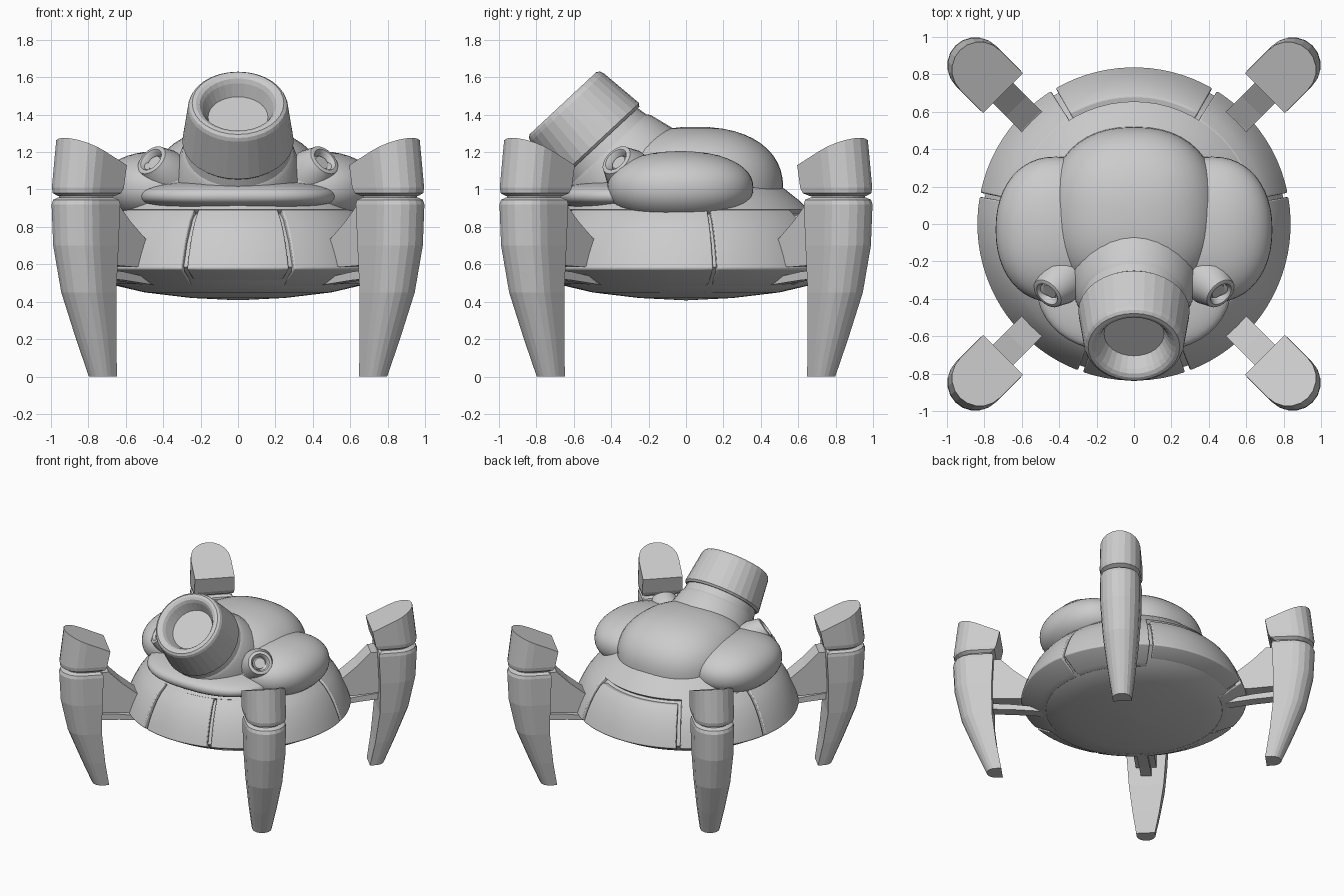
import bpy, bmesh
from math import pi, sin, cos, radians
from mathutils import Matrix, Vector

if "Cube" in bpy.data.objects:
    bpy.data.objects.remove(bpy.data.objects["Cube"], do_unlink=True)

GREY = (0.6, 0.6, 0.6, 1)
grey = bpy.data.materials.new("light_grey")
grey.use_nodes = True
grey.diffuse_color = GREY
grey.node_tree.nodes["Principled BSDF"].inputs["Base Color"].default_value = GREY


def finish(name, bm, matrix=None, smooth=None, bevel=0):
    bmesh.ops.recalc_face_normals(bm, faces=bm.faces)
    if matrix:
        bm.transform(matrix)
    mesh = bpy.data.meshes.new(name)
    bm.to_mesh(mesh)
    bm.free()
    mesh.materials.append(grey)
    ob = bpy.data.objects.new(name, mesh)
    bpy.context.collection.objects.link(ob)
    if smooth:
        bpy.ops.object.select_all(action="DESELECT")
        ob.select_set(True)
        bpy.context.view_layer.objects.active = ob
        bpy.ops.object.shade_smooth_by_angle(angle=radians(smooth))
    if bevel:
        mod = ob.modifiers.new("soft_edges", "BEVEL")
        mod.width = bevel
        mod.segments = 2
        mod.limit_method = "ANGLE"
        mod.angle_limit = radians(50)
    return ob


def loft(name, rings, **options):
    """Skin a row of closed rings and cap both ends."""
    bm = bmesh.new()
    rows = [[bm.verts.new(p) for p in ring] for ring in rings]
    n = len(rows[0])
    for a, b in zip(rows, rows[1:]):
        for i in range(n):
            j = (i + 1) % n
            bm.faces.new((a[i], a[j], b[j], b[i]))
    bm.faces.new(rows[0])
    bm.faces.new(rows[-1])
    return finish(name, bm, **options)


def lathe(name, profile, n, **options):
    rings = [[(r * cos(2 * pi * i / n), r * sin(2 * pi * i / n), z) for i in range(n)]
             for r, z in profile]
    return loft(name, rings, **options)


def sector(name, start, end, profile):
    """Curved armour plate between two angles."""
    loop = profile + [(r - 0.05, z - 0.01) for r, z in reversed(profile)]
    steps = max(4, int((end - start) / 4))
    angles = [radians(start + (end - start) * i / steps) for i in range(steps + 1)]
    rings = [[(r * cos(a), r * sin(a), z) for r, z in loop] for a in angles]
    return loft(name, rings, smooth=35, bevel=0.012)


def lobe(name, centre, radii, power=1.0):
    """Ellipsoid, squarer as power drops below one."""
    bm = bmesh.new()
    bmesh.ops.create_uvsphere(bm, u_segments=48, v_segments=24, radius=1)
    for v in bm.verts:
        v.co = [c + r * (abs(q) ** power) * (1 if q >= 0 else -1)
                for c, r, q in zip(centre, radii, v.co)]
    return finish(name, bm, smooth=60)


def aim(origin, direction):
    turn = Vector(direction).to_track_quat("Z", "Y").to_matrix().to_4x4()
    return Matrix.Translation(origin) @ turn


# Body core and the armour plates around it
lathe("body_core", [(0.01, 0.408), (0.25, 0.42), (0.5, 0.45), (0.70, 0.497),
                    (0.81, 0.585), (0.755, 0.72), (0.675, 0.84), (0.63, 0.87),
                    (0.655, 0.892), (0.6, 0.945), (0.48, 1.04), (0.01, 1.08)], 64, smooth=30)
skirt = [(0.70, 0.495), (0.84, 0.575), (0.815, 0.65), (0.785, 0.72),
         (0.75, 0.785), (0.71, 0.84), (0.655, 0.892)]
sector("front_plate", -109, -71, [(0.75, 0.524)] + skirt[1:])
sector("left_side_plate", -69, 10, skirt)
sector("right_side_plate", 170, 249, skirt)
sector("left_rear_plate", 11.5, 58, skirt)
sector("right_rear_plate", 122, 168.5, skirt)
sector("rear_hatch", 60, 120, [(0.75, 0.524)] + skirt[1:-1] + [(0.685, 0.864)])

# Rounded upper shell
lobe("central_dome", (0, 0.05, 1.0), (0.46, 0.47, 0.335), 0.87)
lobe("front_lip", (0, -0.25, 0.965), (0.53, 0.44, 0.085), 0.8)
for side, label in ((1, "left"), (-1, "right")):
    lobe(label + "_side_lobe", (side * 0.42, -0.03, 1.01), (0.32, 0.39, 0.195), 0.92)

# Large tilted lens barrel with its collar
head = aim((0, -0.465, 1.255), (0, -0.68, 0.73))
lathe("lens_collar", [(0.30, -0.5), (0.35, -0.32), (0.345, -0.24), (0.30, -0.085),
                      (0.285, -0.065), (0.27, 0.01)], 32, matrix=head, smooth=25)
lathe("lens_barrel", [(0.25, -0.01), (0.285, -0.01), (0.298, 0.005), (0.268, 0.25),
                      (0.26, 0.27), (0.245, 0.282), (0.225, 0.282), (0.205, 0.272),
                      (0.19, 0.25), (0.16, 0.18)], 32, matrix=head)

# Small sensor eyes beside the collar
for side, label in ((1, "left"), (-1, "right")):
    direction = Vector((side * 0.58, -0.58, 0.58))
    tip = Vector((side * 0.465, -0.375, 1.16))
    lathe(label + "_sensor", [(0.13, -0.2), (0.125, -0.09), (0.095, -0.02), (0.09, -0.005),
                              (0.08, 0), (0.068, 0), (0.058, -0.012), (0.05, -0.04),
                              (0.04, -0.025)], 24, matrix=aim(tip, direction), smooth=35)


def d_ring(z, width, inner, centre, slope=0):
    """Section with a flat inner side and a round outer side."""
    pts = [(inner, -width), (inner, width)]
    for i in range(11):
        a = pi / 2 - pi * i / 10
        pts.append((centre + width * cos(a), width * sin(a)))
    return [(x, y, z + slope * (x - inner)) for x, y in pts]


def slab(name, outline, width, turn):
    loft(name, [[(r, y, z) for r, z in outline] for y in (-width, width)], matrix=turn)


# Four legs on the diagonals
for angle, label in ((45, "rear_left"), (135, "rear_right"),
                     (225, "front_right"), (315, "front_left")):
    turn = Matrix.Rotation(radians(angle), 4, "Z")
    loft(label + "_leg", [d_ring(0, 0.07, 0.985, 1.03), d_ring(0.2, 0.1, 1.02, 1.085),
                          d_ring(0.45, 0.13, 1.05, 1.155), d_ring(0.7, 0.147, 1.05, 1.192),
                          d_ring(0.92, 0.15, 1.04, 1.2), d_ring(0.945, 0.145, 1.045, 1.195),
                          d_ring(0.957, 0.125, 1.065, 1.185)], matrix=turn)
    loft(label + "_knee_joint", [d_ring(0.93, 0.12, 1.07, 1.185),
                                 d_ring(1.0, 0.12, 1.07, 1.185)], matrix=turn)
    loft(label + "_knee_cap", [d_ring(0.965, 0.125, 1.06, 1.185), d_ring(0.98, 0.147, 1.03, 1.195),
                               d_ring(1.01, 0.152, 1.015, 1.195),
                               d_ring(1.13, 0.15, 0.99, 1.165, 0.45)], matrix=turn)
    slab(label + "_arm", [(0.66, 0.62), (0.68, 0.69), (0.78, 0.74), (0.89, 0.83), (0.99, 0.93),
                          (1.1, 0.93), (1.1, 0.6), (0.85, 0.585)], 0.077, turn)
    slab(label + "_lower_strut", [(0.68, 0.49), (0.72, 0.53), (0.9, 0.56), (1.1, 0.58),
                                  (1.1, 0.53), (0.9, 0.515)], 0.04, turn)
